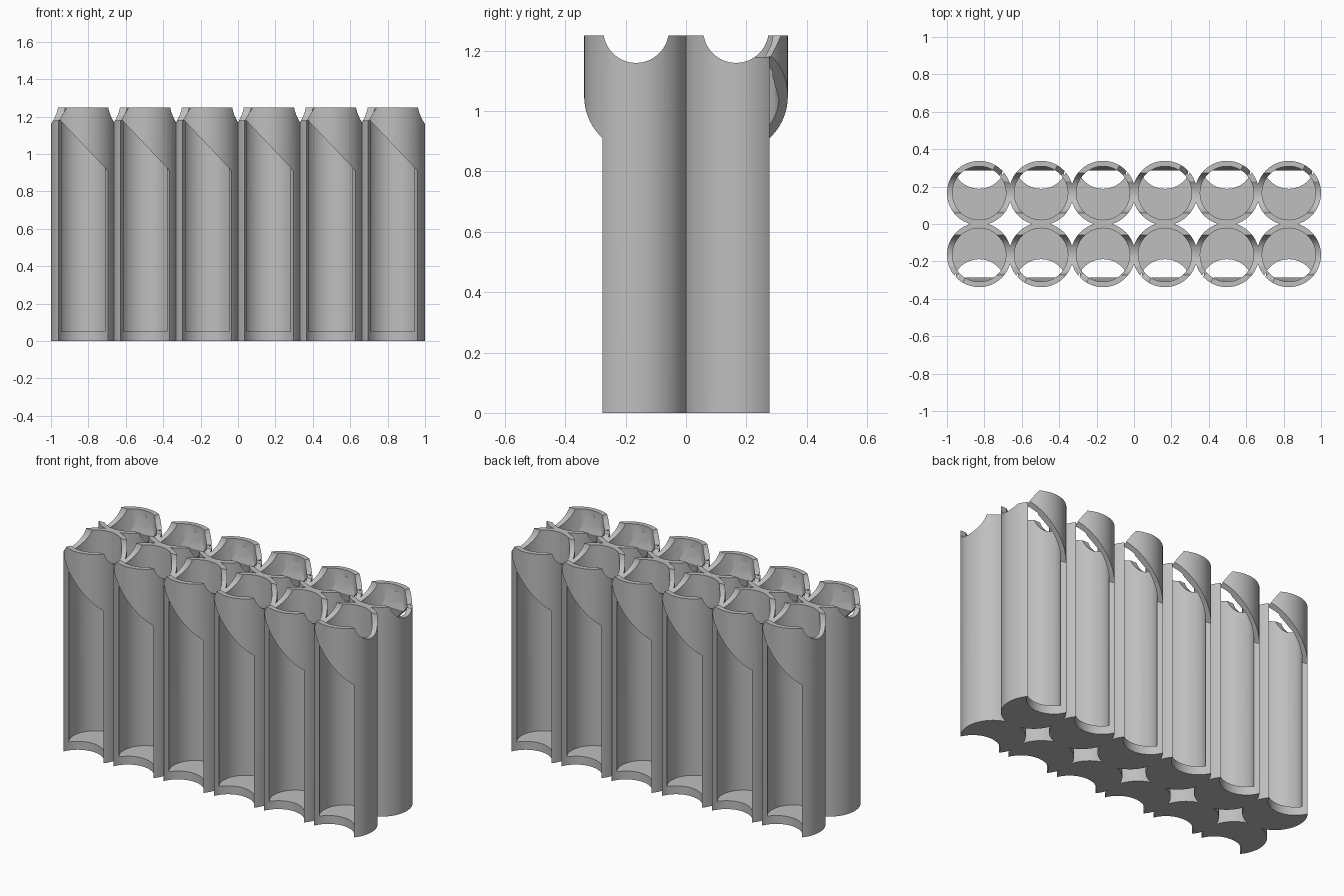
import bpy, bmesh, math
from mathutils import Matrix, Vector

cube = bpy.data.objects.get("Cube")
if cube:
    bpy.data.objects.remove(cube, do_unlink=True)

PITCH = 0.3312      # spacing of the tubes
OUTER = 0.172       # tube radius
BORE = 0.143        # cell radius
HEIGHT = 1.25
FLOOR = 0.05
LEDGE = 1.18        # height of the wall beside the slit
SIDES = 64

grey = bpy.data.materials.new("plain grey")
grey.use_nodes = True
colour = (0.52, 0.52, 0.52, 1)
grey.diffuse_color = colour
grey.node_tree.nodes["Principled BSDF"].inputs["Base Color"].default_value = colour

# Two rows of six tubes, the back row turned half round
places = []
for row in (0, 1):
    for i in range(6):
        spot = Matrix.Translation(((i - 2.5) * PITCH, (row - 0.5) * PITCH, 0))
        places.append(spot @ Matrix.Rotation(math.pi * row, 4, 'Z'))


def cylinder(bm, radius, low, high, y=0):
    return bmesh.ops.create_cone(
        bm, cap_ends=True, segments=SIDES, radius1=radius, radius2=radius,
        depth=high - low, matrix=Matrix.Translation((0, y, (low + high) / 2)))["verts"]


def hull(bm, points):
    verts = [bm.verts.new(p) for p in points]
    bmesh.ops.convex_hull(bm, input=verts)


def make(name, build, spots):
    """Build one shape and repeat it at every spot in a single object."""
    unit = bmesh.new()
    build(unit)
    bmesh.ops.recalc_face_normals(unit, faces=unit.faces)
    piece = bpy.data.meshes.new(name)
    unit.to_mesh(piece)
    unit.free()
    joined = bmesh.new()
    for spot in spots:
        old = set(joined.verts)
        joined.from_mesh(piece)
        bmesh.ops.transform(joined, matrix=spot,
                            verts=[v for v in joined.verts if v not in old])
    joined.to_mesh(piece)
    joined.free()
    obj = bpy.data.objects.new(name, piece)
    bpy.context.collection.objects.link(obj)
    return obj


def tube(bm):
    cylinder(bm, OUTER, 0, HEIGHT)


def bore(bm):
    cylinder(bm, BORE, FLOOR, HEIGHT + 0.2)


# Small sloping catch inside the front flap
def catch(bm):
    hull(bm, [(x, y, z) for x in (-0.08, 0.08)
              for y, z in ((-0.15, 1.21), (-0.142, 1.21), (-0.12, 1.12),
                           (-0.142, 1.04), (-0.15, 1.04))])


# Front opening, a cell-sized cylinder with a slanting top
def opening(bm):
    for v in cylinder(bm, BORE, -0.1, 1.0, -PITCH / 2):
        if v.co.z > 0.5:
            v.co.z = 1.05 - 1.06 * v.co.x


# Slit that parts the flap from the wall beside it
def slit(bm):
    points = []
    for z, degrees in ((LEDGE, 48), (HEIGHT + 0.02, 28)):
        a = math.radians(degrees)
        ray = Vector((-math.sin(a), -math.cos(a), 0))
        for p in (ray * 0.1, ray * 0.2, Vector((-PITCH / 2, -0.1, 0)),
                  Vector((-PITCH / 2, 0, 0)), Vector((-0.074, 0, 0))):
            points.append(p + Vector((0, 0, z)))
    hull(bm, points)


# Round scoop along each row
def scoop(bm):
    bmesh.ops.create_cone(
        bm, cap_ends=True, segments=SIDES, radius1=0.1086, radius2=0.1086, depth=2.4,
        matrix=Matrix.Translation((0, 0, 1.2686)) @ Matrix.Rotation(math.pi / 2, 4, 'Y'))


rack = make("tube_rack", tube, places)
rack.data.materials.append(grey)
rows = [Matrix.Translation((0, s * PITCH / 2, 0)) for s in (-1, 1)]
steps = [("bores", bore, places, 'DIFFERENCE'),
         ("catches", catch, places, 'UNION'),
         ("openings", opening, places, 'DIFFERENCE'),
         ("slits", slit, places, 'DIFFERENCE'),
         ("scoops", scoop, rows, 'DIFFERENCE')]
helpers = []
for name, build, spots, operation in steps:
    helper = make(name, build, spots)
    helper.hide_render = True
    helpers.append(helper)
    mod = rack.modifiers.new(name, 'BOOLEAN')
    mod.operation = operation
    mod.solver = 'EXACT'
    mod.use_self = name == "bores"
    mod.object = helper

# Bake the cuts and remove the helpers
bpy.context.view_layer.update()
graph = bpy.context.evaluated_depsgraph_get()
baked = bpy.data.meshes.new_from_object(rack.evaluated_get(graph))
rack.modifiers.clear()
rack.data = baked
for helper in helpers:
    bpy.data.objects.remove(helper, do_unlink=True)
baked.materials.clear()
baked.materials.append(grey)
for face in baked.polygons:
    face.material_index = 0

bpy.ops.object.select_all(action='DESELECT')
rack.select_set(True)
bpy.context.view_layer.objects.active = rack
bpy.ops.object.shade_smooth_by_angle(angle=math.radians(25))
